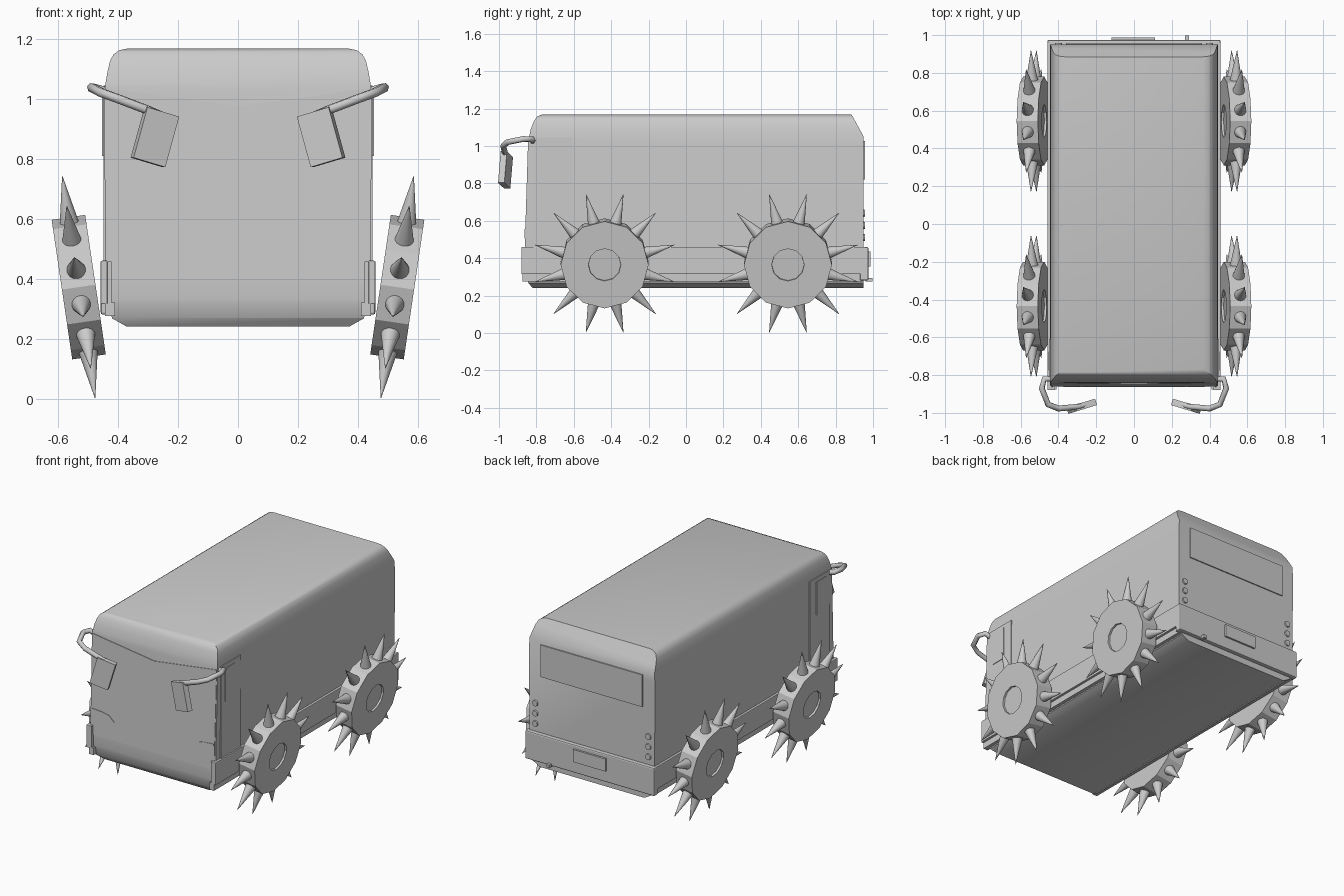
import bpy, bmesh, math
from mathutils import Matrix, Vector

if "Cube" in bpy.data.objects:
    bpy.data.objects.remove(bpy.data.objects["Cube"])


def finish(name, bm, mirror=False, smooth=None):
    bmesh.ops.recalc_face_normals(bm, faces=bm.faces)
    me = bpy.data.meshes.new(name)
    bm.to_mesh(me)
    bm.free()
    ob = bpy.data.objects.new(name, me)
    bpy.context.collection.objects.link(ob)
    if smooth:
        bpy.ops.object.select_all(action='DESELECT')
        ob.select_set(True)
        bpy.context.view_layer.objects.active = ob
        bpy.ops.object.shade_smooth_by_angle(angle=math.radians(smooth))
    if mirror:
        m = ob.modifiers.new("mirror", 'MIRROR')
        m.use_mirror_merge = False
    return ob


def prism(name, pts, depth, mirror=False):
    """Polygon of 3D points pushed along a vector."""
    bm = bmesh.new()
    f = bm.faces.new([bm.verts.new(p) for p in pts])
    r = bmesh.ops.extrude_face_region(bm, geom=[f], use_keep_orig=True)
    vs = [v for v in r['geom'] if isinstance(v, bmesh.types.BMVert)]
    bmesh.ops.translate(bm, vec=depth, verts=vs)
    return finish(name, bm, mirror)


def box(name, x, y, z, mirror=False, bevel=0.0):
    ob = prism(name, [(x[0], y[0], z[0]), (x[1], y[0], z[0]), (x[1], y[1], z[0]), (x[0], y[1], z[0])],
               (0, 0, z[1] - z[0]), mirror)
    if bevel:
        b = ob.modifiers.new("bevel", 'BEVEL')
        b.width, b.segments = bevel, 2
    return ob


def front_y(z):
    return -0.86 + 0.02 * (z - 0.4) / 0.64


# body: cross-section extruded lengthwise, then trimmed by the side profile
half = [(0.37, 0.24), (0.42, 0.268), (0.43, 0.32), (0.443, 0.33), (0.445, 1.0), (0.442, 1.05),
        (0.435, 1.09), (0.427, 1.125), (0.415, 1.148), (0.395, 1.162), (0.365, 1.168)]
section = half + [(-x, z) for x, z in reversed(half)]
profile = [(-0.82, 0.24), (-0.845, 0.27), (-0.856, 0.33), (-0.86, 0.4), (-0.84, 1.04), (-0.83, 1.09),
           (-0.812, 1.135), (-0.795, 1.158), (-0.77, 1.168), (0.885, 1.168), (0.95, 1.05), (0.95, 0.24)]
bm = bmesh.new()
face = bm.faces.new([bm.verts.new((x, -1.2, z)) for x, z in section])
r = bmesh.ops.extrude_face_region(bm, geom=[face], use_keep_orig=True)
bmesh.ops.translate(bm, vec=(0, 2.4, 0), verts=[v for v in r['geom'] if isinstance(v, bmesh.types.BMVert)])
for (y0, z0), (y1, z1) in zip(profile, profile[1:]):
    if z0 == z1:
        continue
    cut = bmesh.ops.bisect_plane(bm, geom=bm.verts[:] + bm.edges[:] + bm.faces[:], dist=1e-6,
                                 plane_co=(0, y0, z0), plane_no=Vector((0, z0 - z1, y1 - y0)), clear_outer=True)
    bmesh.ops.holes_fill(bm, edges=[e for e in bm.edges if e.is_boundary], sides=0)
finish("body", bm, smooth=32)

# front panel with the V-shaped upper edge
prism("front_panel", [(x, front_y(z) + 0.01, z) for x, z in
                      [(-0.435, 0.4), (0.435, 0.4), (0.44, 1.035), (0, 0.975), (-0.44, 1.035)]], (0, -0.014, 0))

# headlights
prism("headlight", [(x, front_y(z), z) for x, z in
                    [(0.27, 0.515), (0.31, 0.55), (0.36, 0.56), (0.43, 0.565), (0.43, 0.505), (0.31, 0.505)]],
      (0, -0.007, 0), True)

# cab doors with windows
prism("door", [(0.44, y, z) for y, z in
               [(-0.815, 0.46), (-0.61, 0.46), (-0.61, 1.045), (-0.81, 1.045)]], (0.009, 0, 0), True)
box("door_window", (0.44, 0.453), (-0.775, -0.675), (0.81, 1.02), True)

# side skirts, sills and front corner guards
box("side_skirt", (0.435, 0.458), (-0.88, 0.96), (0.315, 0.46), True, 0.004)
box("sill", (0.41, 0.443), (-0.875, 0.95), (0.275, 0.32), True)
box("corner_guard", (0.422, 0.437), (-0.878, -0.84), (0.32, 0.458), True)

# rear bumper, plate, hook, window and lamps
box("rear_bumper", (-0.458, 0.458), (0.93, 0.975), (0.28, 0.46), bevel=0.008)
box("rear_plate", (-0.12, 0.11), (0.96, 0.987), (0.355, 0.435))
box("tow_hook", (0.27, 0.29), (0.96, 0.998), (0.275, 0.295))
box("rear_window", (-0.36, 0.36), (0.94, 0.957), (0.82, 1.025))
for z in (0.51, 0.575, 0.64):
    bm = bmesh.new()
    bmesh.ops.create_cone(bm, cap_ends=True, segments=16, radius1=0.022, radius2=0.018, depth=0.02,
                          matrix=Matrix.Translation((0.4, 0.948, z)) @ Matrix.Rotation(-math.pi / 2, 4, 'X'))
    finish("tail_lamp", bm, True, 30)

# wheels: 12-sided, leaning outward, with recessed hubs and a ring of spikes
for end, wy in (("front", -0.435), ("rear", 0.545)):
    place = Matrix.Translation((0.531, wy, 0.372)) @ Matrix.Rotation(math.radians(8.4), 4, 'Y')
    bm = bmesh.new()
    bmesh.ops.create_cone(bm, cap_ends=True, segments=12, radius1=0.235, radius2=0.235, depth=0.113,
                          matrix=Matrix.Rotation(math.pi / 2, 4, 'Y'))
    # put a corner at the top
    top = max(bm.verts, key=lambda v: v.co.z).co
    bmesh.ops.rotate(bm, verts=bm.verts, matrix=Matrix.Rotation(math.atan2(top.y, top.z), 3, 'X'))
    for cap in [f for f in bm.faces if len(f.verts) == 12]:
        bmesh.ops.inset_region(bm, faces=[cap], thickness=0.148)
        bmesh.ops.inset_region(bm, faces=[cap], thickness=0.001)
        bmesh.ops.translate(bm, verts=cap.verts, vec=cap.normal * -0.012)
    bm.transform(place)
    finish(end + "_wheel", bm, True)
    bm = bmesh.new()
    for i in range(12):
        bmesh.ops.create_cone(bm, cap_ends=True, segments=16, radius1=0.034, radius2=0.001, depth=0.172,
                              matrix=place @ Matrix.Rotation(math.radians(15 + 30 * i), 4, 'X')
                              @ Matrix.Translation((0, 0, 0.3)))
    finish(end + "_wheel_spikes", bm, True, 30)

# mirror arms: bent bars swept along a path
cu = bpy.data.curves.new("mirror_arm", 'CURVE')
cu.dimensions = '3D'
cu.bevel_depth, cu.bevel_resolution, cu.use_fill_caps = 0.016, 1, True
path = [(0.42, -0.82, 1.02), (0.475, -0.82, 1.035), (0.488, -0.87, 1.037), (0.455, -0.955, 1.02),
        (0.40, -0.977, 1.0), (0.30, -0.968, 0.962), (0.25, -0.955, 0.94)]
sp = cu.splines.new('POLY')
sp.points.add(len(path) - 1)
for p, co in zip(sp.points, path):
    p.co = (*co, 1)
arm = bpy.data.objects.new("mirror_arm", cu)
bpy.context.collection.objects.link(arm)
arm.modifiers.new("mirror", 'MIRROR').use_mirror_merge = False

# mirror housings
bm = bmesh.new()
bmesh.ops.create_cube(bm, size=1, matrix=Matrix.Translation((0.277, -0.965, 0.872))
                      @ Matrix.Rotation(math.radians(-17), 4, 'Z') @ Matrix.Rotation(math.radians(-16), 4, 'Y')
                      @ Matrix.Diagonal((0.115, 0.035, 0.175, 1)))
finish("mirror_housing", bm, True)
